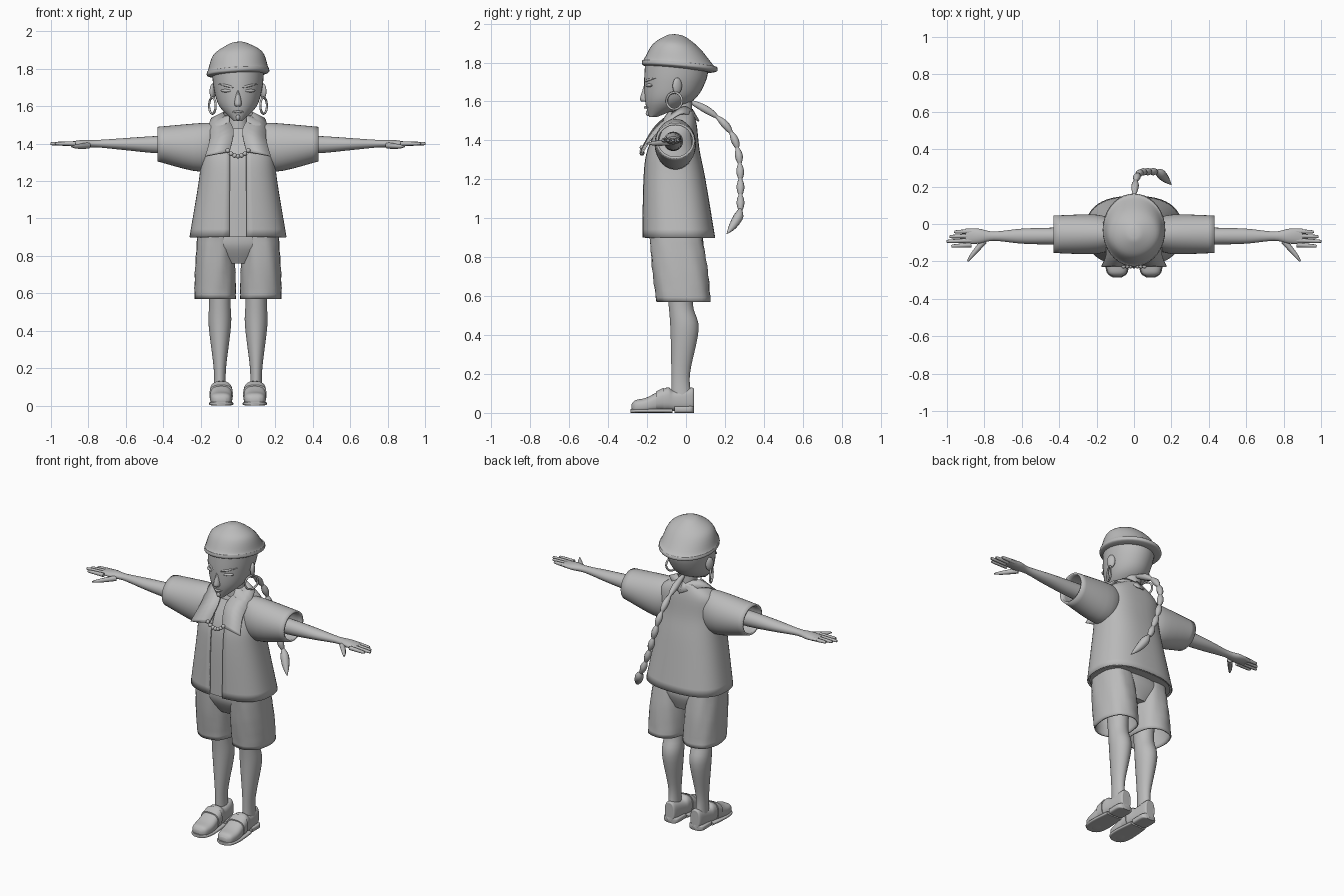
import bpy
import bmesh
import math
from mathutils import Vector, Matrix

if "Cube" in bpy.data.objects:
    bpy.data.objects.remove(bpy.data.objects["Cube"], do_unlink=True)

# One plain clay colour
GREY = (.5, .5, .5, 1)
clay = bpy.data.materials.new("clay_grey")
clay.use_nodes = True
clay.diffuse_color = GREY
clay.node_tree.nodes["Principled BSDF"].inputs["Base Color"].default_value = GREY


def finish(name, bm, thick=0):
    """Turn a bmesh into a smooth-shaded object, optionally with thickness."""
    bmesh.ops.recalc_face_normals(bm, faces=bm.faces[:])
    mesh = bpy.data.meshes.new(name)
    bm.to_mesh(mesh)
    bm.free()
    mesh.materials.append(clay)
    for poly in mesh.polygons:
        poly.use_smooth = True
    mesh.set_sharp_from_angle(angle=math.pi / 4)
    obj = bpy.data.objects.new(name, mesh)
    bpy.context.scene.collection.objects.link(obj)
    if thick:
        shell = obj.modifiers.new("thickness", 'SOLIDIFY')
        shell.thickness = thick
        shell.offset = -1


def spline(rows, steps=5):
    """Interpolate rows of numbers with a Catmull-Rom spline."""
    padded = [rows[0], *rows, rows[-1]]
    result = []
    for quad in zip(padded, padded[1:], padded[2:], padded[3:]):
        for k in range(steps):
            t = k / steps
            result.append([
                b + t / 2 * (c - a + t * (2 * a - 5 * b + 4 * c - d + t * (3 * (b - c) + d - a)))
                for a, b, c, d in zip(*quad)])
    return result + [rows[-1]]


def skin(name, rings, wrap=True, caps=True, thick=0):
    """Bridge a list of point rings into a surface."""
    bm = bmesh.new()
    grid = [[bm.verts.new(point) for point in ring] for ring in rings]
    count = len(grid[0])
    for low, high in zip(grid, grid[1:]):
        for i in range(count if wrap else count - 1):
            j = (i + 1) % count
            bm.faces.new((low[i], low[j], high[j], high[i]))
    if caps:
        bm.faces.new(grid[0])
        bm.faces.new(grid[-1])
    finish(name, bm, thick)


def power(value, exponent):
    return math.copysign(abs(value) ** exponent, value)


def loft(name, axis, rows, mid=0, base=0, s=1, square=1, gap=0, caps=True,
         thick=0, wave=0, tilt=(0, 0), sides=36):
    """Rows are (position, half width about mid, low and high edge above base)."""
    rings = []
    for t, half, low, high in spline(rows):
        start = math.asin((gap / half) ** (1 / square))
        ring = []
        for i in range(sides + 1 if gap else sides):
            angle = start + 2 * (math.pi - start) * i / sides
            fold = 1 + wave * math.sin(3 * angle + 45 * t) * math.sin(5 * angle - 30 * t)
            a = mid + fold * half * power(math.sin(angle), square)
            b = base + (low + high) / 2 - fold * (high - low) / 2 * power(math.cos(angle), square)
            x, y, z = {'x': (t, a, b), 'y': (a, t, b), 'z': (a, b, t)}[axis]
            ring.append((s * x, y, z + tilt[0] * x + tilt[1] * y))
        rings.append(ring)
    skin(name, rings, wrap=not gap, caps=caps and not gap, thick=thick)


def tube(name, path, s=1, sides=10):
    """Sweep a circle along path rows of (x, y, z, radius)."""
    points = spline(path)
    centres = [Vector(point[:3]) for point in points]
    rings = []
    for i, (centre, point) in enumerate(zip(centres, points)):
        ahead = centres[min(i + 1, len(centres) - 1)]
        behind = centres[max(i - 1, 0)]
        turn = (ahead - behind).to_track_quat('Z', 'Y')
        ring = []
        for k in range(sides):
            spin = Matrix.Rotation(math.tau * k / sides, 3, 'Z')
            v = centre + turn @ (spin @ Vector((point[3], 0, 0)))
            ring.append((s * v.x, v.y, v.z))
        rings.append(ring)
    skin(name, rings)


def blob(name, location, scale, turn=0):
    """Add a stretched sphere."""
    bm = bmesh.new()
    place = (Matrix.Translation(location) @ Matrix.Rotation(turn, 4, 'Z')
             @ Matrix.Diagonal((*scale, 1)))
    bmesh.ops.create_uvsphere(bm, u_segments=16, v_segments=10, radius=1, matrix=place)
    finish(name, bm)


# Head, neck and face centre
loft("head", 'z', [(1.52, .02, -.19, -.15), (1.6, .1, -.21, .03),
                   (1.7, .13, -.215, .1), (1.8, .14, -.21, .12)])
tube("neck", [(0, -.02, 1.45, .06), (0, -.02, 1.65, .05)])
loft("nose", 'z', [(1.6, .015, -.23, -.18), (1.62, .02, -.235, -.18),
                   (1.7, .005, -.21, -.18)], sides=12)
tube("lips", [(-.03, -.195, 1.57, .003), (0, -.21, 1.57, .007), (.03, -.195, 1.57, .003)])
blob("goatee", (0, -.195, 1.54), (.012, .012, .016))

# Soft cap with a rolled edge, tipped to one side
loft("cap", 'z', [(1.76, .13, -.2, .13), (1.77, .165, -.225, .16), (1.79, .165, -.225, .16),
                  (1.8, .16, -.215, .14), (1.88, .13, -.17, .07), (1.93, .05, -.1, 0),
                  (1.94, .01, -.06, -.04)], tilt=(.06, -.09))

# Jacket open down the front, with a shirt just inside it
coat = [(.9, .26, -.225, .15), (1.2, .21, -.22, .1), (1.35, .195, -.2, .07),
        (1.48, .18, -.135, .055), (1.55, .075, -.095, .035)]
loft("jacket", 'z', coat, square=.8, gap=.045, thick=.008, sides=48)
INSET = .013
loft("shirt", 'z', [(z, half - INSET, front + INSET, back - INSET)
                    for z, half, front, back in coat[:-1]], square=.8)

# Shorts seat joining the two legs
loft("shorts_seat", 'z', [(.76, .1, -.13, .06), (.85, .2, -.18, .09), (.93, .19, -.185, .08)],
     square=.85)

# Necklace beads on a sagging arc
for bead in range(-3, 4):
    sag = bead / 3
    blob("necklace_bead", (.055 * sag, -.226, 1.333 + .03 * sag ** 2), (.012, .012, .012))

# Long braid: falls behind the back in seven swelling strands, ending in a tuft
braid = []
for i in range(57):
    t = i / 56
    swell = .01 + .01 * abs(math.sin(7 * math.pi * t))
    braid.append((.12 * t ** 2, .28 - .26 * (1 - t) ** 5, 1.6 - .56 * t, swell))
tube("braid", braid)
tube("braid_tuft", [(.12, .28, 1.05, .006), (.14, .27, 1.01, .025),
                    (.17, .24, .96, .02), (.2, .21, .92, .002)])

for s, side in ((1, "left_"), (-1, "right_")):
    # Eye, brow, ear and hoop earring
    blob(side + "eye", (s * .062, -.19, 1.683), (.034, .012, .009), s * .42)
    tube(side + "brow", [(.02, -.21, 1.7, .004), (.06, -.195, 1.71, .007),
                         (.105, -.155, 1.72, .002)], s)
    blob(side + "ear", (s * .135, -.045, 1.68), (.014, .026, .042), s * .45)
    bpy.ops.mesh.primitive_torus_add(
        major_radius=.043, minor_radius=.006, major_segments=28, minor_segments=8,
        location=(s * .137, -.06, 1.603), rotation=(math.pi / 2, 0, s * 1.15))
    hoop = bpy.context.object
    hoop.name = side + "earring"
    hoop.data.materials.append(clay)
    for poly in hoop.data.polygons:
        poly.use_smooth = True

    # Pointed collar leaf lying over the shoulder
    inner = [(0, .035, 1.56), (.08, -.03, 1.57), (.025, -.155, 1.48), (.045, -.23, 1.36)]
    outer = [(0, .07, 1.5), (.14, -.03, 1.54), (.15, -.165, 1.43), (.175, -.23, 1.335)]
    edges = [[(s * x, y, z) for x, y, z in spline(edge)] for edge in (inner, outer)]
    skin(side + "collar", edges, wrap=False, caps=False, thick=.008)

    # Wide sleeve, arm and palm
    loft(side + "sleeve", 'x', [(.1, .07, -.1, .11), (.2, .105, -.15, .11), (.43, .1, -.095, .09)],
         mid=-.055, base=1.4, s=s, caps=False, thick=.012)
    loft(side + "arm", 'x', [(.3, .05, -.055, .045), (.45, .045, -.05, .04), (.6, .04, -.035, .03),
                             (.75, .025, -.02, .02), (.83, .04, -.02, .02), (.9, .04, -.01, .01)],
         mid=-.065, base=1.4, s=s, sides=20)

    # Fingers fan out from the palm, the thumb reaches forward
    for finger, tip in enumerate((.96, .985, 1, .975)):
        y = -.04 - .024 * finger
        tube(side + "finger", [(.87, y, 1.4, .013), (tip - .01, y * 1.05, 1.4, .009),
                               (tip, y * 1.05, 1.4, .003)], s, sides=8)
    tube(side + "thumb", [(.8, -.09, 1.39, .017), (.86, -.16, 1.385, .012),
                          (.89, -.2, 1.385, .004)], s, sides=8)

    # Creased shorts leg and bare leg
    loft(side + "shorts_leg", 'z', [(.57, .11, -.15, .125), (.75, .107, -.175, .11),
                                    (.93, .095, -.19, .08)],
         mid=.122, s=s, square=.85, caps=False, thick=.008, wave=.025)
    loft(side + "leg", 'z', [(.08, .033, -.075, .03), (.2, .033, -.075, .02), (.43, .06, -.08, .065),
                             (.56, .057, -.09, .035), (.74, .065, -.11, .05)], mid=.097, s=s)

    # Slip-on shoe: upper, strap, sole and heel
    loft(side + "shoe", 'y', [(-.28, .025, .01, .045), (-.26, .05, 0, .065), (-.2, .06, 0, .08),
                              (-.1, .053, .01, .13), (-.06, .047, .01, .115),
                              (.03, .036, .01, .13), (.04, .02, .02, .115)],
         mid=.09, s=s, square=.75)
    loft(side + "shoe_strap", 'y', [(-.155, .063, .01, .11), (-.115, .06, .01, .13)],
         mid=.09, s=s, square=.75)
    loft(side + "sole", 'y', [(-.285, .025, 0, .02), (-.26, .055, 0, .02), (-.19, .065, 0, .02),
                              (-.07, .055, 0, .02)], mid=.09, s=s, square=.45)
    loft(side + "heel", 'y', [(-.06, .05, 0, .035), (.02, .05, 0, .035), (.04, .03, 0, .035)],
         mid=.09, s=s, square=.45)
